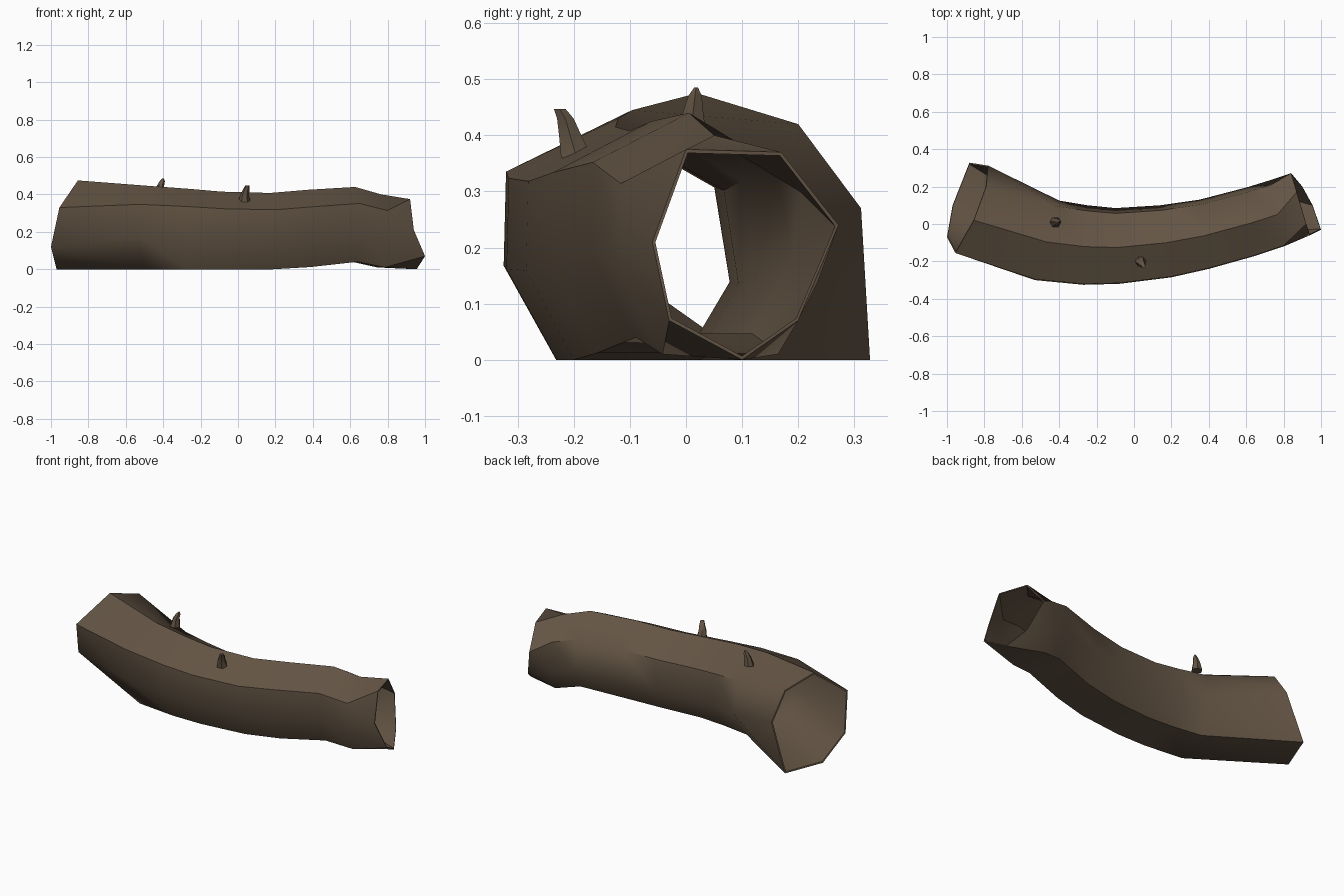
import bpy, bmesh, math
from mathutils import Vector

if "Cube" in bpy.data.objects:
    bpy.data.objects.remove(bpy.data.objects["Cube"])

bark = bpy.data.materials.new("bark_brown")
bark.diffuse_color = (0.125, 0.089, 0.058, 1)
bark.use_nodes = True
bark.node_tree.nodes["Principled BSDF"].inputs["Base Color"].default_value = bark.diffuse_color


def finish(bm, name, angle):
    bmesh.ops.recalc_face_normals(bm, faces=bm.faces[:])
    me = bpy.data.meshes.new(name)
    bm.to_mesh(me)
    bm.free()
    ob = bpy.data.objects.new(name, me)
    bpy.context.collection.objects.link(ob)
    me.materials.append(bark)
    bpy.ops.object.select_all(action='DESELECT')
    ob.select_set(True)
    bpy.context.view_layer.objects.active = ob
    bpy.ops.object.shade_smooth_by_angle(angle=math.radians(angle))
    return ob


def bridge(bm, a, b):
    n = len(a)
    for i in range(n):
        j = (i + 1) % n
        bm.faces.new((a[i], a[j], b[j], b[i]))


# seven-sided section: (front-to-back fraction, height fraction)
section = [(0.01, 0.78), (0.0, 0.39), (0.22, 0), (0.8, 0), (1.0, 0.33), (0.93, 0.75), (0.48, 1.0)]

# stations along the log: front x, y, back x, y, bottom z, top z
stations = [
    (-0.53, -0.30, -0.40, 0.125, 0.0, 0.445),
    (-0.27, -0.325, -0.25, 0.10, 0.0, 0.43),
    (-0.08, -0.32, -0.10, 0.085, 0.0, 0.415),
    (0.20, -0.285, 0.14, 0.10, 0.0, 0.408),
    (0.40, -0.24, 0.35, 0.13, 0.012, 0.425),
    (0.65, -0.17, 0.60, 0.195, 0.04, 0.44),
    (0.80, -0.12, 0.73, 0.235, 0.01, 0.40),
]

# broken, slanted end rims
left_rim = [(-0.955, -0.155, 0.33), (-1.0, -0.07, 0.12), (-0.97, 0.10, 0), (-0.88, 0.328, 0),
            (-0.78, 0.312, 0.27), (-0.79, 0.20, 0.42), (-0.856, 0.02, 0.475)]
right_rim = [(0.92, 0.0, 0.375), (0.94, -0.06, 0.21), (1.0, -0.03, 0.07), (0.955, 0.10, 0),
             (0.90, 0.20, 0.07), (0.84, 0.272, 0.24), (0.87, 0.17, 0.37)]

rings = [[Vector(p) for p in left_rim]]
for fx, fy, bx, by, zb, zt in stations:
    rings.append([Vector((fx + (bx - fx) * t, fy + (by - fy) * t, zb + (zt - zb) * h)) for t, h in section])
rings.append([Vector(p) for p in right_rim])

# hollow log: outer bark and thin inner wall, joined at the rims
bm = bmesh.new()
outer, inner = [], []
for r in rings:
    c = sum(r, Vector()) / len(r)
    outer.append([bm.verts.new(p) for p in r])
    inner.append([bm.verts.new(c + (p - c) * 0.965) for p in r])
for skin in (outer, inner):
    for a, b in zip(skin, skin[1:]):
        bridge(bm, a, b)
bridge(bm, outer[0], inner[0])
bridge(bm, outer[-1], inner[-1])
finish(bm, "hollow_log", 50)


# small twig stubs
def twig(name, path, sides=6):
    bm = bmesh.new()
    loops = []
    for x, y, z, r in path:
        loops.append([bm.verts.new((x + r * math.cos(2 * math.pi * i / sides),
                                    y + r * math.sin(2 * math.pi * i / sides), z))
                      for i in range(sides)])
    for a, b in zip(loops, loops[1:]):
        bridge(bm, a, b)
    bm.faces.new(loops[0])
    bm.faces.new(loops[-1])
    return finish(bm, name, 50)


twig("top_twig", [(-0.42, 0.01, 0.40, 0.03), (-0.415, 0.013, 0.445, 0.02),
                  (-0.405, 0.016, 0.47, 0.014), (-0.40, 0.018, 0.485, 0.004)])
twig("front_twig", [(0.035, -0.195, 0.36, 0.032), (0.035, -0.205, 0.395, 0.024),
                    (0.045, -0.215, 0.43, 0.017), (0.05, -0.225, 0.447, 0.012)])
